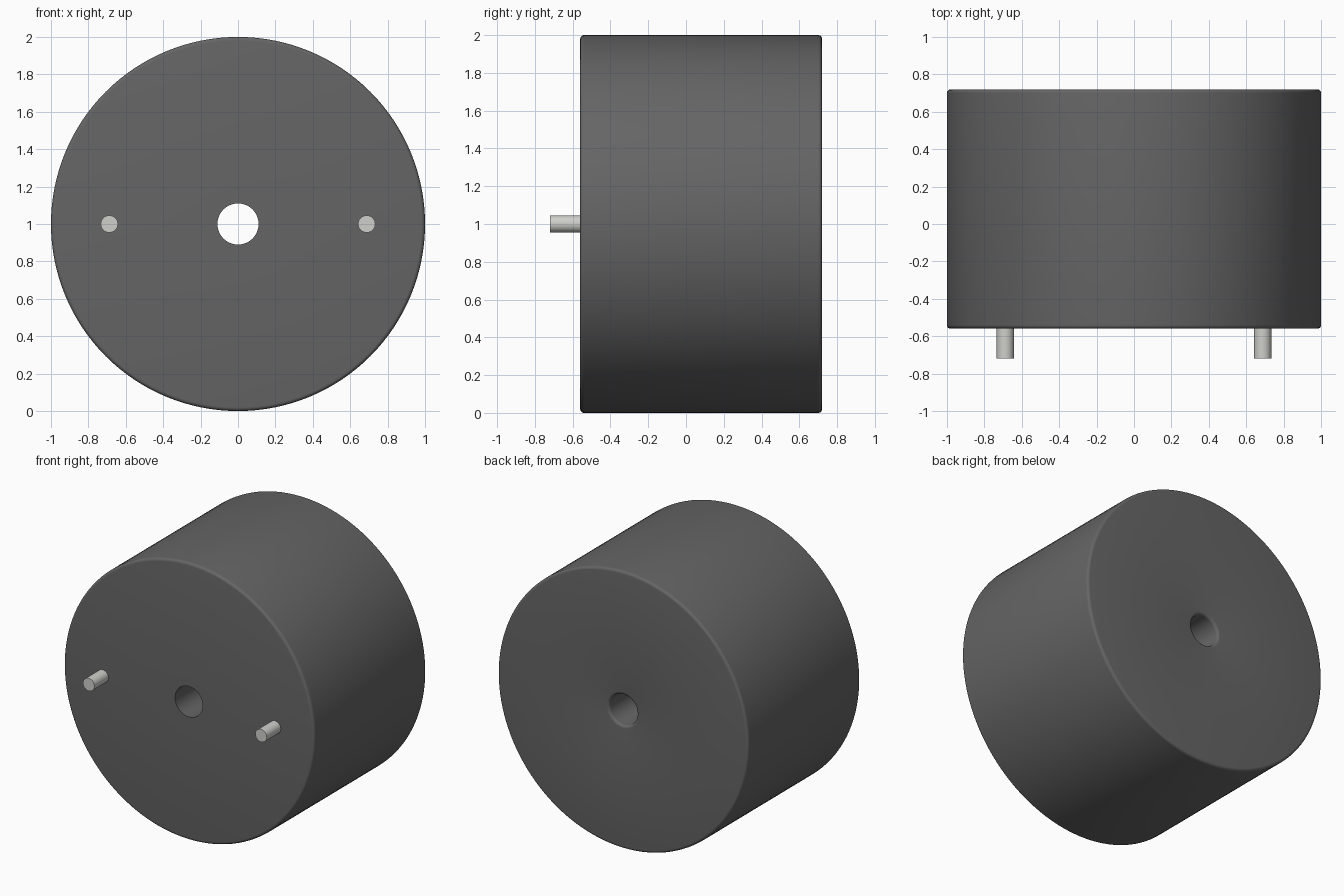
import bpy, bmesh
from math import sin, cos, pi, radians

if "Cube" in bpy.data.objects:
    bpy.data.objects.remove(bpy.data.objects["Cube"])

FRONT, BACK, TIP = -0.56, 0.72, -0.72


def material(name, color):
    m = bpy.data.materials.new(name)
    m.diffuse_color = (*color, 1)
    m.use_nodes = True
    m.node_tree.nodes["Principled BSDF"].inputs["Base Color"].default_value = m.diffuse_color
    return m


def fillet(r, y, radius, start, steps=5):
    """Quarter-circle of (radius, y) profile points, counter-clockwise."""
    return [(r + radius * cos(start + pi / 2 * i / steps),
             y + radius * sin(start + pi / 2 * i / steps)) for i in range(steps + 1)]


def lathe(name, profile, sides, mat):
    """Revolve a closed (radius, y) profile around the horizontal y axis."""
    bm = bmesh.new()
    rings = [[bm.verts.new((r * cos(2 * pi * i / sides), y, 1 + r * sin(2 * pi * i / sides)))
              for i in range(sides)] for r, y in profile]
    for a, b in zip(rings, rings[1:] + rings[:1]):
        for i in range(sides):
            j = (i + 1) % sides
            bm.faces.new((a[i], a[j], b[j], b[i]))
    bmesh.ops.recalc_face_normals(bm, faces=bm.faces)
    return finish(name, bm, mat)


def finish(name, bm, mat):
    me = bpy.data.meshes.new(name)
    bm.to_mesh(me)
    bm.free()
    me.materials.append(mat)
    ob = bpy.data.objects.new(name, me)
    bpy.context.collection.objects.link(ob)
    bpy.ops.object.select_all(action='DESELECT')
    ob.select_set(True)
    bpy.context.view_layer.objects.active = ob
    bpy.ops.object.shade_smooth_by_angle(angle=radians(30))
    return ob


dark = material("dark_plastic", (0.13, 0.13, 0.13))
metal = material("pin_metal", (0.62, 0.62, 0.59))

# Housing: rounded rims, sharp front bore edge, rounded back bore edge
f = 0.02
profile = [(0.11, FRONT)]
profile += fillet(1 - f, FRONT + f, f, -pi / 2)
profile += fillet(1 - f, BACK - f, f, 0)
profile += fillet(0.11 + f, BACK - f, f, pi / 2)
lathe("housing", profile, 128, dark)

# Two contact pins on the front face
for side, x in (("left", -0.688), ("right", 0.688)):
    bm = bmesh.new()
    bmesh.ops.create_cone(bm, cap_ends=True, segments=32, radius1=0.046, radius2=0.046,
                          depth=FRONT + 0.02 - TIP)
    pin = finish(side + "_pin", bm, metal)
    pin.rotation_euler.x = pi / 2
    pin.location = (x, (FRONT + 0.02 + TIP) / 2, 1)
